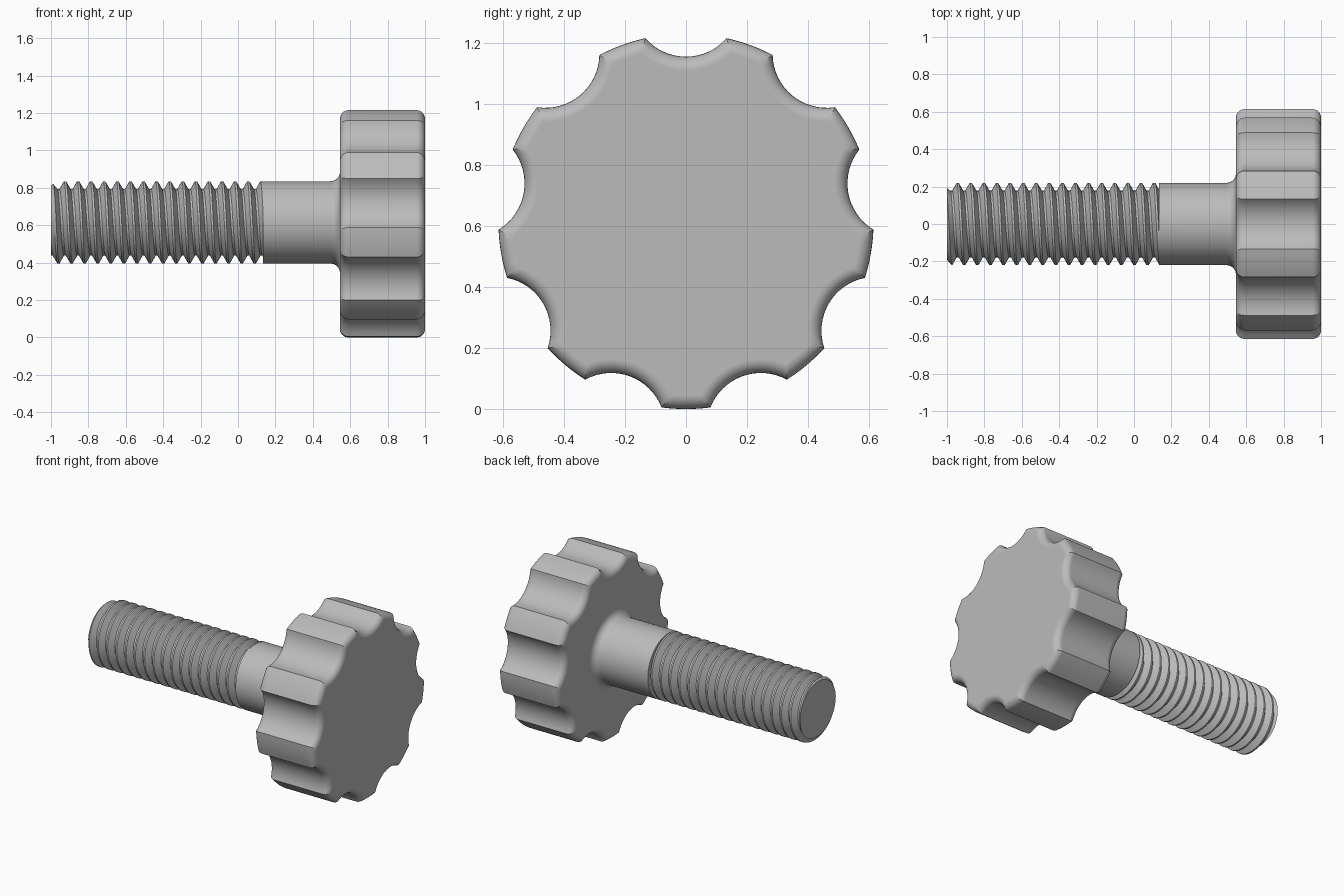
import bpy, bmesh, math
from math import pi, sin, cos, acos, asin

if "Cube" in bpy.data.objects:
    bpy.data.objects.remove(bpy.data.objects["Cube"], do_unlink=True)

AXIS_Z = 0.615              # height of the screw axis
HEAD_R, HEAD_BACK, HEAD_FRONT = 0.615, 0.545, 1.0
FILLET = 0.045
LOBES, SCALLOP_R, SCALLOP_DIST = 9, 0.177, 0.717
SHAFT_R, ROOT_R, SHOULDER = 0.22, 0.178, 0.135
PITCH, TIP = 0.07, -1.0

grey = bpy.data.materials.new("grey metal")
grey.use_nodes = True
grey.diffuse_color = (0.5, 0.5, 0.5, 1)
grey.node_tree.nodes["Principled BSDF"].inputs["Base Color"].default_value = (0.5, 0.5, 0.5, 1)


def finish(bm, name, angle):
    bmesh.ops.remove_doubles(bm, verts=bm.verts, dist=0.00005)
    bmesh.ops.recalc_face_normals(bm, faces=bm.faces)
    mesh = bpy.data.meshes.new(name)
    bm.to_mesh(mesh)
    bm.free()
    mesh.materials.append(grey)
    ob = bpy.data.objects.new(name, mesh)
    bpy.context.collection.objects.link(ob)
    bpy.ops.object.select_all(action="DESELECT")
    ob.select_set(True)
    bpy.context.view_layer.objects.active = ob
    bpy.ops.object.shade_smooth_by_angle(angle=math.radians(angle))
    mod = ob.modifiers.new("even shading", "WEIGHTED_NORMAL")
    mod.keep_sharp = True
    return ob


def polar(bm, x, r, a):
    return bm.verts.new((x, r * cos(a), AXIS_Z + r * sin(a)))


def bridge(bm, r1, r2):
    n = len(r1)
    for i in range(n):
        j = (i + 1) % n
        bm.faces.new((r1[i], r1[j], r2[j], r2[i]))


def head_ring(bm, x, inset, arc=16, crest=6):
    """Scalloped outline, moved inward by inset."""
    big, small, d = HEAD_R - inset, SCALLOP_R + inset, SCALLOP_DIST
    half = acos((big * big + d * d - small * small) / (2 * big * d))
    sweep = asin(big * sin(half) / small)
    ring = []
    for k in range(LOBES):
        mid = pi / 2 + k * 2 * pi / LOBES
        for i in range(arc):
            b = sweep * (2 * i / arc - 1)
            u, v = d - small * cos(b), small * sin(b)
            ring.append(polar(bm, x, math.hypot(u, v), mid + math.atan2(v, u)))
        gap = 2 * pi / LOBES - 2 * half
        for i in range(crest):
            ring.append(polar(bm, x, big, mid + half + gap * i / crest))
    return ring


# Scalloped knob head with rounded rims
bm = bmesh.new()
steps = [i * pi / 12 for i in range(7)]
section = [(HEAD_BACK + FILLET * (1 - sin(a)), FILLET * (1 - cos(a))) for a in reversed(steps)]
section += [(HEAD_FRONT - FILLET * (1 - sin(a)), FILLET * (1 - cos(a))) for a in steps]
rings = [head_ring(bm, x, inset) for x, inset in section]
for r1, r2 in zip(rings, rings[1:]):
    bridge(bm, r1, r2)
bm.faces.new(rings[0])
bm.faces.new(rings[-1])
finish(bm, "knob_head", 32)

# Plain shank flaring into the head
bm = bmesh.new()
flare = 0.05
profile = [(SHOULDER, SHAFT_R)]
profile += [(HEAD_BACK - flare * (1 - sin(a)), SHAFT_R + flare * (1 - cos(a))) for a in steps]
N = 96
rings = [[polar(bm, x, r, 2 * pi * i / N) for i in range(N)] for x, r in profile]
for r1, r2 in zip(rings, rings[1:]):
    bridge(bm, r1, r2)
bm.faces.new(rings[0])
finish(bm, "shank", 30)


# Right-handed helical thread, trimmed at both ends
def thread_radius(phase, x):
    p = abs((phase + 0.5) % 1 - 0.5)          # 0 at the crest, 0.5 at the root
    t = min(1, max(0, (p - 0.08) / 0.34))
    return min(SHAFT_R + (ROOT_R - SHAFT_R) * t, 0.195 + (x - TIP))


bm = bmesh.new()
cuts = [-0.42, -0.08, 0.08, 0.42]             # phase breaks: flank, crest, flank
columns = []
for i in range(N + 1):
    a = 2 * pi * i / N
    lead = -0.925 + PITCH * (a - pi / 2) / (2 * pi)
    col = []
    for turn in range(-4, 19):
        for c in cuts:
            x = min(SHOULDER, max(TIP, lead + PITCH * (turn + c)))
            col.append(polar(bm, x, thread_radius((x - lead) / PITCH, x), a))
    columns.append(col)
for c1, c2 in zip(columns, columns[1:]):
    for j in range(len(c1) - 1):
        quad = (c1[j], c2[j], c2[j + 1], c1[j + 1])
        if max(v.co.x for v in quad) - min(v.co.x for v in quad) > 0.00001:
            bm.faces.new(quad)
# Flat tip
hub = bm.verts.new((TIP, 0, AXIS_Z))
for c1, c2 in zip(columns, columns[1:]):
    bm.faces.new((hub, c2[0], c1[0]))
bmesh.ops.delete(bm, geom=[v for v in bm.verts if not v.link_faces], context="VERTS")
bmesh.ops.dissolve_degenerate(bm, dist=0.00005, edges=bm.edges)
finish(bm, "threaded_rod", 30)
